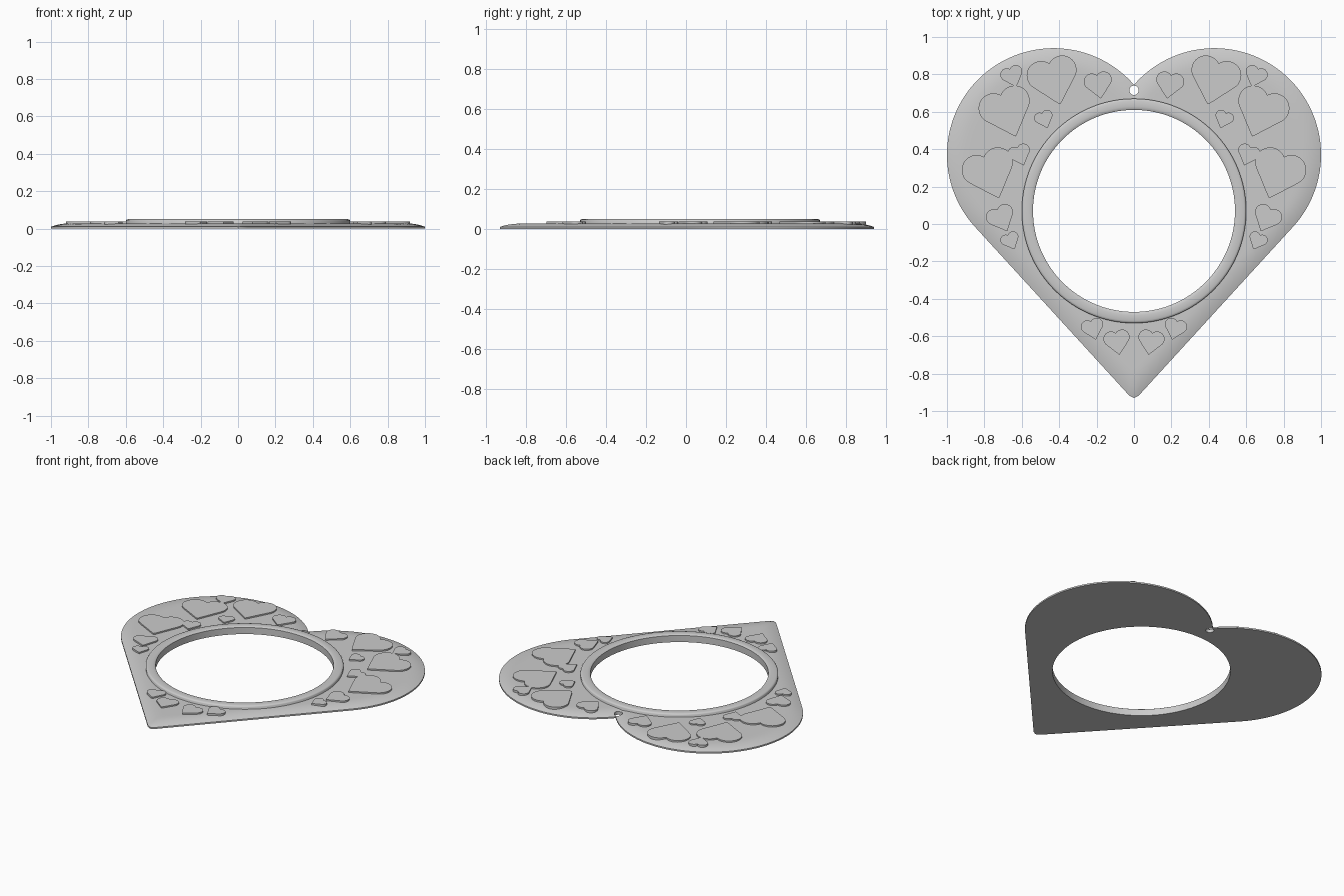
import bpy, bmesh, math
from mathutils import Vector, Matrix

if "Cube" in bpy.data.objects:
    bpy.data.objects.remove(bpy.data.objects["Cube"], do_unlink=True)

grey = bpy.data.materials.new("light grey")
grey.use_nodes = True
GREY = (0.6, 0.6, 0.6, 1)
grey.diffuse_color = GREY
grey.node_tree.nodes["Principled BSDF"].inputs["Base Color"].default_value = GREY

# Heart outline: two lobes joined to a blunt tip by tangent lines
LOBE, RADIUS = Vector((0.43, 0.37)), 0.57
MIDDLE, TIP = Vector((0, 0.07)), Vector((0, -0.945))
to_lobe = LOBE - TIP
lean = math.atan2(to_lobe.x, to_lobe.y) + math.asin(RADIUS / to_lobe.length)
SIDE = Vector((math.cos(lean), -math.sin(lean)))
DOWN = Vector((-math.sin(lean), -math.cos(lean)))
RING, HOLE = 0.6, 0.54


def edge_distance(p):
    """Distance from a point inside the heart to its rim."""
    q = Vector((abs(p.x), p.y)) - LOBE
    round_zone = q.y > 0 or q.dot(DOWN) < 0
    d = RADIUS - (q.length if round_zone else q.dot(SIDE))
    return min(d, p.y + 0.93)


def rim_radius(direction):
    low, high = RING, 1.4
    for _ in range(30):
        mid = (low + high) / 2
        if edge_distance(MIDDLE + direction * mid) > 0:
            low = mid
        else:
            high = mid
    return low


def directions(count):
    return [Vector((math.sin(2 * math.pi * i / count), math.cos(2 * math.pi * i / count)))
            for i in range(count)]


def finish(name, bm):
    bmesh.ops.recalc_face_normals(bm, faces=bm.faces)
    mesh = bpy.data.meshes.new(name)
    bm.to_mesh(mesh)
    bm.free()
    mesh.materials.append(grey)
    ob = bpy.data.objects.new(name, mesh)
    bpy.context.collection.objects.link(ob)
    return ob


def smooth(ob, angle=30):
    bpy.ops.object.select_all(action='DESELECT')
    ob.select_set(True)
    bpy.context.view_layer.objects.active = ob
    bpy.ops.object.shade_smooth_by_angle(angle=math.radians(angle))


def loop_solid(name, sections):
    """Join a closed cross-section per direction into a ring-shaped solid."""
    bm = bmesh.new()
    rows = [[bm.verts.new(p) for p in section] for section in sections]
    for i, row in enumerate(rows):
        following = rows[(i + 1) % len(rows)]
        for j in range(len(row)):
            k = (j + 1) % len(row)
            bm.faces.new((row[j], row[k], following[k], following[j]))
    return finish(name, bm)


# Heart plate with a softly domed rim
def plate_section(direction, steps=14):
    outer, inner = rim_radius(direction), RING - 0.01
    points = []
    for s in range(steps + 1):
        r = outer + (inner - outer) * (s / steps) ** 1.6
        p = MIDDLE + direction * r
        d = min(max(edge_distance(p), 0) / 0.1, 1)
        points.append((p.x, p.y, 0.01 + 0.018 * (1 - (1 - d) ** 2)))
    for r in (inner, outer):
        p = MIDDLE + direction * r
        points.append((p.x, p.y, 0))
    return points


plate = loop_solid("heart_plate", [plate_section(d) for d in directions(240)])

# Hanging hole below the notch
bpy.ops.mesh.primitive_cylinder_add(vertices=32, radius=0.025, depth=0.2, location=(0, 0.715, 0))
cutter = bpy.context.object
cutter.name = "hanging_hole_cutter"
cutter.hide_render = True
cut = plate.modifiers.new("hanging_hole", 'BOOLEAN')
cut.operation, cut.solver, cut.object = 'DIFFERENCE', 'EXACT', cutter
bpy.ops.object.select_all(action='DESELECT')
plate.select_set(True)
bpy.context.view_layer.objects.active = plate
bpy.ops.object.modifier_apply(modifier=cut.name)
bpy.data.objects.remove(cutter, do_unlink=True)
smooth(plate)

# Raised ring around the opening
profile = [(RING, 0), (RING, 0.042), (0.596, 0.047), (0.588, 0.05),
           (0.558, 0.05), (0.546, 0.048), (HOLE, 0.044), (HOLE, 0)]
ring = loop_solid("raised_ring", [[(*(MIDDLE + d * r), z) for r, z in profile]
                                  for d in directions(128)])
smooth(ring, 40)

# Small raised hearts, mirrored on both lobes: x, y, size, tilt in degrees
HEARTS = [(0.77, 0.27, 0.14, 20), (0.68, 0.60, 0.14, 20), (0.43, 0.77, 0.135, 15),
          (0.65, 0.79, 0.06, 20), (0.61, 0.37, 0.06, 20), (0.48, 0.56, 0.05, 20),
          (0.19, 0.745, 0.075, 10), (0.71, 0.03, 0.075, 25), (0.66, -0.09, 0.05, 25),
          (0.22, -0.56, 0.06, 15), (0.09, -0.63, 0.07, 10)]
outline = [d * rim_radius(d) for d in directions(72)]


def small_heart(name, x, y, size, tilt):
    bm = bmesh.new()
    base = bm.faces.new([bm.verts.new((p.x * size, p.y * size, 0.012)) for p in outline])
    lifted = bmesh.ops.extrude_face_region(bm, geom=[base], use_keep_orig=True)["geom"]
    top = [v for v in lifted if isinstance(v, bmesh.types.BMVert)]
    bmesh.ops.translate(bm, verts=top, vec=(0, 0, 0.025))
    place = Matrix.Translation((x, y, 0)) @ Matrix.Rotation(math.radians(-tilt), 4, 'Z')
    bmesh.ops.transform(bm, matrix=place, verts=bm.verts)
    smooth(finish(name, bm))


for number, (x, y, size, tilt) in enumerate(HEARTS, 1):
    for side, sign in (("left", 1), ("right", -1)):
        small_heart(f"small_heart_{side}_{number}", sign * x, y, size, sign * tilt)
